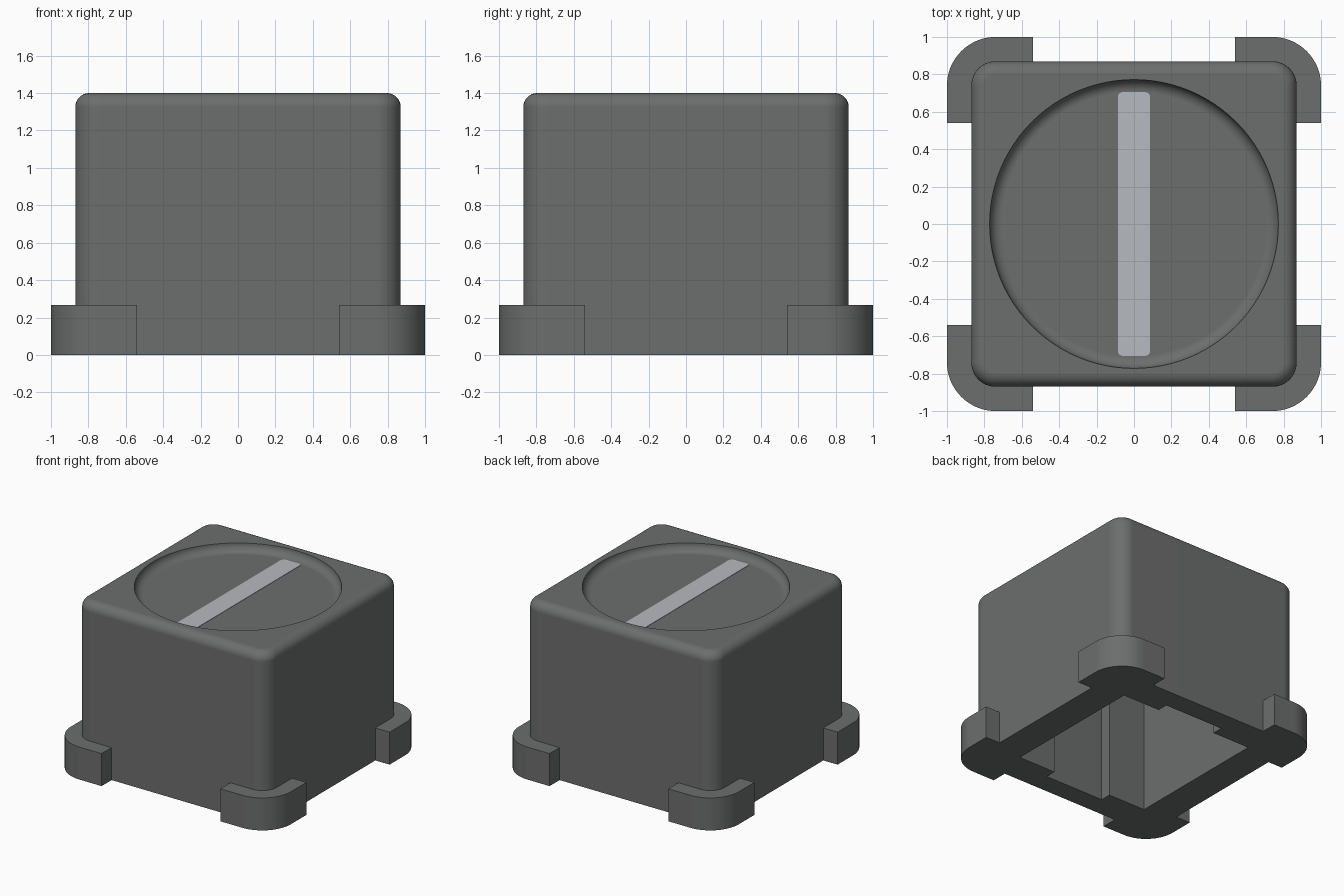
import bpy, bmesh, math

if "Cube" in bpy.data.objects:
    bpy.data.objects.remove(bpy.data.objects["Cube"])

HALF, HEIGHT = 0.87, 1.40      # housing half width and height
CORNER, FILLET = 0.13, 0.075   # vertical corner radius, top edge radius
FOOT_H, FOOT_END, FOOT_R = 0.267, 0.54, 0.26
DISH_R, DISH_D = 0.772, 0.065


def material(name, rgb):
    m = bpy.data.materials.new(name)
    m.diffuse_color = (*rgb, 1)
    m.use_nodes = True
    m.node_tree.nodes["Principled BSDF"].inputs["Base Color"].default_value = m.diffuse_color
    return m


GREY = material("dark_grey", (0.150, 0.156, 0.153))
SILVER = material("light_silver", (0.47, 0.49, 0.52))


def arc(cx, cy, r, a0, a1, n):
    return [(cx + r * math.cos(math.radians(a0 + (a1 - a0) * i / n)),
             cy + r * math.sin(math.radians(a0 + (a1 - a0) * i / n))) for i in range(n + 1)]


def rounded_rect(hx, hy, r, n=10):
    pts = []
    for k, (sx, sy) in enumerate([(1, 1), (-1, 1), (-1, -1), (1, -1)]):
        pts += arc(sx * (hx - r), sy * (hy - r), r, 90 * k, 90 * k + 90, n)
    return pts


def loft(name, layers, mat):
    """Closed solid through a stack of (outline, z) layers."""
    bm = bmesh.new()
    rings = [[bm.verts.new((x, y, z)) for x, y in pts] for pts, z in layers]
    for a, b in zip(rings, rings[1:]):
        for i in range(len(a)):
            j = (i + 1) % len(a)
            bm.faces.new((a[i], a[j], b[j], b[i]))
    bm.faces.new(rings[0][::-1])
    bm.faces.new(rings[-1])
    bmesh.ops.recalc_face_normals(bm, faces=bm.faces)
    me = bpy.data.meshes.new(name)
    bm.to_mesh(me)
    bm.free()
    me.materials.append(mat)
    ob = bpy.data.objects.new(name, me)
    bpy.context.collection.objects.link(ob)
    return ob


def activate(ob):
    bpy.ops.object.select_all(action='DESELECT')
    ob.select_set(True)
    bpy.context.view_layer.objects.active = ob


def cut(ob, cutter):
    mod = ob.modifiers.new("cut", 'BOOLEAN')
    mod.operation, mod.solver, mod.object = 'DIFFERENCE', 'EXACT', cutter
    activate(ob)
    bpy.ops.object.modifier_apply(modifier=mod.name)
    bpy.data.objects.remove(cutter)


def smooth(ob):
    activate(ob)
    bpy.ops.object.shade_smooth_by_angle(angle=math.radians(30))
    wn = ob.modifiers.new("flat_face_normals", 'WEIGHTED_NORMAL')
    wn.keep_sharp = True


# housing: rounded box with filleted top edge
layers = [(rounded_rect(HALF, HALF, CORNER), 0)]
for i in range(9):
    t = math.radians(90 * i / 8)
    inset = FILLET * (1 - math.cos(t))
    layers.append((rounded_rect(HALF - inset, HALF - inset, CORNER - inset),
                   HEIGHT - FILLET + FILLET * math.sin(t)))
housing = loft("housing", layers, GREY)

# round dish in the top, with a concave fillet at its floor
dish = []
for i in range(9):
    t = math.radians(90 * i / 8)
    r = DISH_R - DISH_D * (1 - math.sin(t))
    dish.append((arc(0, 0, r, 0, 360, 96)[:-1], HEIGHT - DISH_D * math.cos(t)))
dish.append((dish[-1][0], HEIGHT + 0.1))
cut(housing, loft("dish_cutter", dish, GREY))

# open cavity underneath, with a shallow channel in the front and back walls
quarter = [(0.61, 0.61), (0.27, 0.61), (0.27, 0.70)]
plan = (quarter + [(-x, y) for x, y in quarter[::-1]]
        + [(-x, -y) for x, y in quarter] + [(x, -y) for x, y in quarter[::-1]])
cut(housing, loft("cavity_cutter", [(plan, -0.1), (plan, 1.15)], GREY))
smooth(housing)

# four corner feet hugging the housing corners
outer = [(1, FOOT_END)] + arc(1 - FOOT_R, 1 - FOOT_R, FOOT_R, 0, 90, 16) + [(FOOT_END, 1)]
inner = [(FOOT_END, HALF)] + arc(HALF - CORNER, HALF - CORNER, CORNER, 90, 0, 10) + [(HALF, FOOT_END)]
for side, sx in (("right", 1), ("left", -1)):
    for end, sy in (("back", 1), ("front", -1)):
        pts = [(sx * x, sy * y) for x, y in outer + inner]
        smooth(loft(f"foot_{end}_{side}", [(pts, 0), (pts, FOOT_H)], GREY))

# pale marker bar on the dish floor
bar = rounded_rect(0.086, 0.705, 0.025, 4)
loft("marker_bar", [(bar, HEIGHT - DISH_D - 0.002), (bar, HEIGHT - DISH_D + 0.003)], SILVER)
